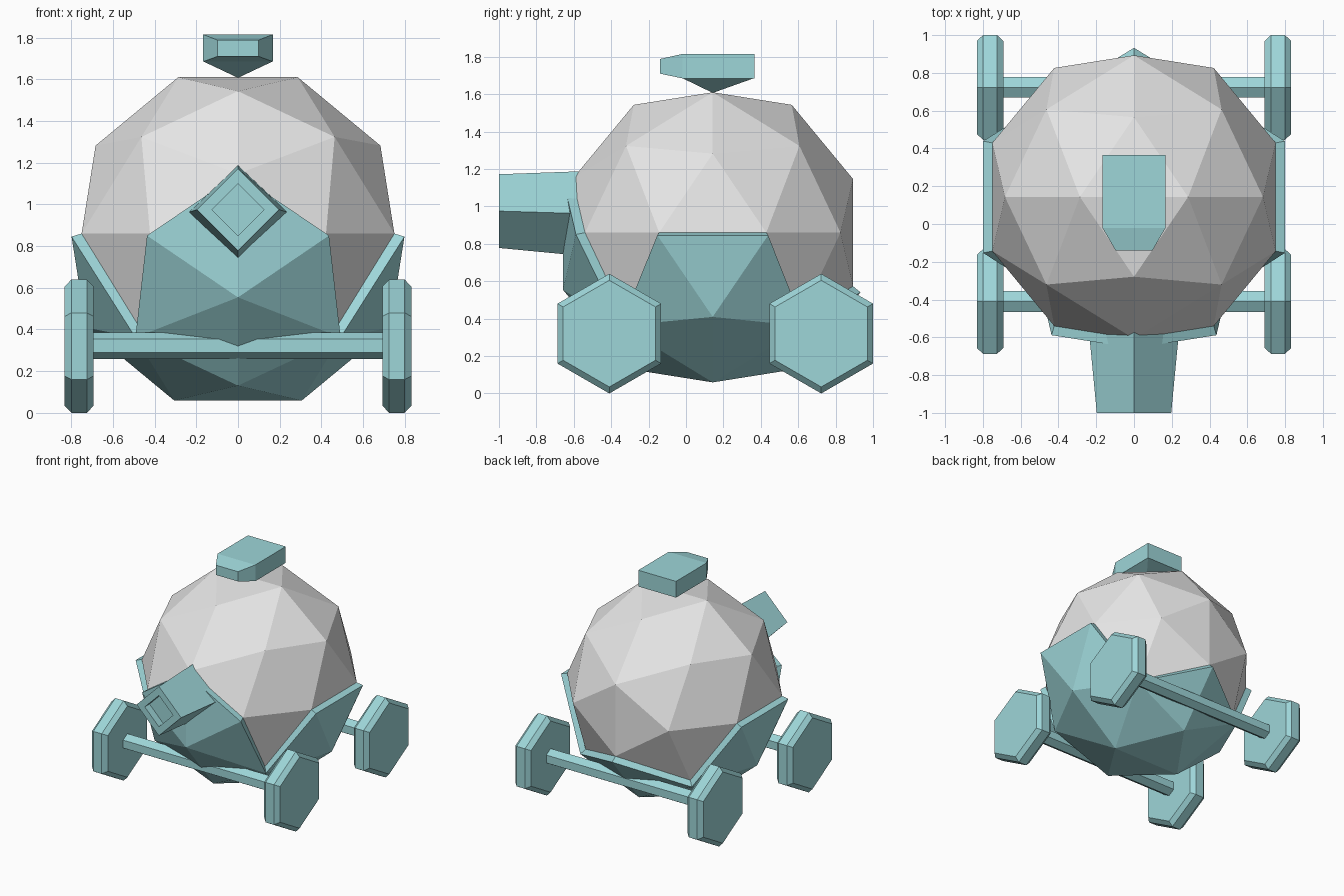
import bpy, bmesh, math
from itertools import product

default_cube = bpy.data.objects.get("Cube")
if default_cube:
    bpy.data.objects.remove(default_cube, do_unlink=True)


def make_material(name, color):
    mat = bpy.data.materials.new(name)
    mat.use_nodes = True
    mat.diffuse_color = color
    mat.node_tree.nodes["Principled BSDF"].inputs["Base Color"].default_value = color
    return mat


teal = make_material("teal", (0.34, 0.67, 0.69, 1))
light_grey = make_material("light grey", (0.8, 0.8, 0.8, 1))


def add_object(name, bm, mat, location=(0, 0, 0)):
    bmesh.ops.recalc_face_normals(bm, faces=bm.faces[:])
    mesh = bpy.data.meshes.new(name)
    bm.to_mesh(mesh)
    bm.free()
    mesh.materials.append(mat)
    obj = bpy.data.objects.new(name, mesh)
    obj.location = location
    bpy.context.collection.objects.link(obj)
    return obj


def hull(points):
    bm = bmesh.new()
    for p in points:
        bm.verts.new(p)
    bmesh.ops.convex_hull(bm, input=bm.verts[:])
    return bm


def loft(rings):
    """Bridge equal-sized rings of points and cap both ends."""
    bm = bmesh.new()
    loops = [[bm.verts.new(p) for p in ring] for ring in rings]
    n = len(loops[0])
    for a, b in zip(loops, loops[1:]):
        for i in range(n):
            j = (i + 1) % n
            bm.faces.new((a[i], a[j], b[j], b[i]))
    bm.faces.new(loops[0])
    bm.faces.new(loops[-1])
    return bm


def hexagon(x, r):
    angles = [math.radians(90 + 60 * i) for i in range(6)]
    return [(x, r * math.cos(t), r * math.sin(t)) for t in angles]


def diamond(y, z, rx, rz):
    return [(rx, y, z), (0, y, z + rz), (-rx, y, z), (0, y, z - rz)]


# Faceted ball: dodecahedron corners plus raised face centres on one sphere
CENTRE = (0, 0.143, 0.86)
RADIUS = 0.803
PHI = (1 + math.sqrt(5)) / 2


def ball_mesh():
    k = RADIUS / math.sqrt(3)
    m = RADIUS / math.hypot(1, PHI)
    pts = [(k * a, k * b, k * c) for a, b, c in product((-1, 1), repeat=3)]
    for s, t in product((-1, 1), repeat=2):
        small, big = s * k / PHI, t * k * PHI
        pts += [(small, 0, big), (big, small, 0), (0, big, small)]
        low, high = s * m, t * m * PHI
        pts += [(high, 0, low), (low, high, 0), (0, low, high)]
    return hull(pts)


add_object("ball_body", ball_mesh(), light_grey, CENTRE)


# Cradle: lower facets and the front panel, thickened outward
def in_cradle(face):
    x, y, z = face.calc_center_median()
    front_panel = y < -0.6 and z < 0.1
    return z < -0.27 or (abs(x) > 0.68 and z < -0.05) or front_panel


bm = ball_mesh()
bmesh.ops.delete(bm, geom=[f for f in bm.faces if not in_cradle(f)], context="FACES")
cradle = add_object("lower_cradle", bm, teal, CENTRE)
shell = cradle.modifiers.new("thickness", "SOLIDIFY")
shell.thickness = 0.05
shell.offset = 1
shell.use_even_offset = True

# Square barrel with a recessed muzzle
add_object("barrel", loft([
    diamond(-0.5, 0.96, 0.245, 0.23),
    diamond(-1.0, 0.975, 0.197, 0.197),
    diamond(-1.0, 0.975, 0.125, 0.125),
    diamond(-0.94, 0.975, 0.125, 0.125)]), teal)

# Sensor head with tapered nose, on a pointed neck
def rectangle(y, w, z0, z1):
    return [(-w, y, z0), (w, y, z0), (w, y, z1), (-w, y, z1)]


add_object("sensor_head", loft([
    rectangle(-0.14, 0.098, 1.71, 1.788),
    rectangle(-0.02, 0.167, 1.685, 1.815),
    rectangle(0.365, 0.167, 1.685, 1.815)]), teal)
neck_base = [(x, y, 1.686) for x in (-0.167, 0.167) for y in (-0.02, 0.365)]
add_object("sensor_neck", hull(neck_base + [(0, 0.143, 1.607)]), teal)

# Six-sided wheels and axles
for end, y in (("front", -0.41), ("rear", 0.723)):
    add_object(end + "_axle", loft([hexagon(-0.72, 0.063), hexagon(0.72, 0.063)]),
               teal, (0, y, 0.322))
    for side, sign in (("left", 1), ("right", -1)):
        wheel = [hexagon(-0.07, 0.285), hexagon(-0.037, 0.32),
                 hexagon(0.037, 0.32), hexagon(0.07, 0.285)]
        add_object(f"{end}_{side}_wheel", loft(wheel), teal, (sign * 0.762, y, 0.32))
